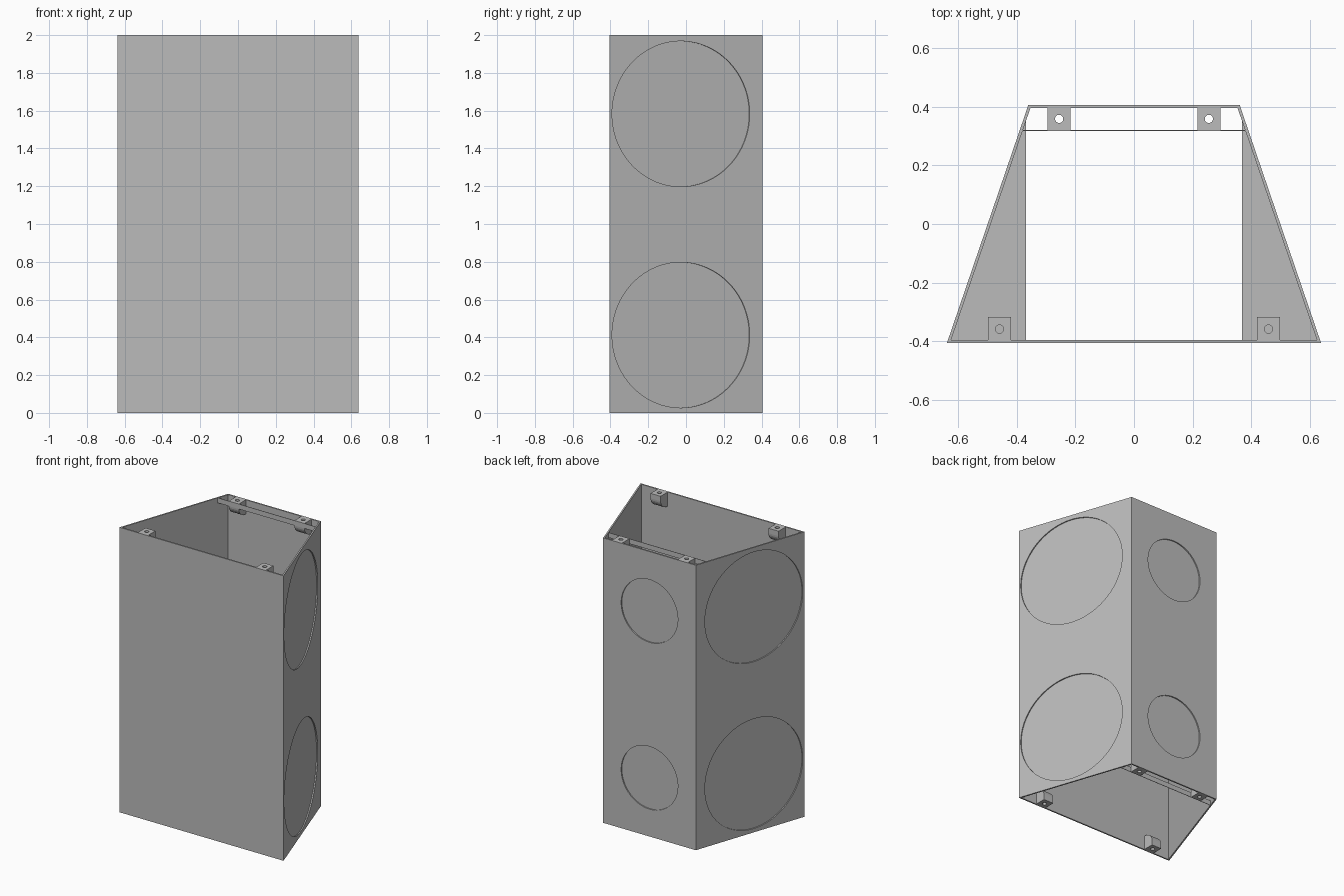
import bpy, bmesh, math
from mathutils import Vector

if "Cube" in bpy.data.objects:
    bpy.data.objects.remove(bpy.data.objects["Cube"], do_unlink=True)

HEIGHT, HALF_DEPTH = 2.0, 0.405
FRONT_HALF, BACK_HALF = 0.637, 0.36
WALL, RECESS = 0.01, 0.008
SLOPE = (FRONT_HALF - BACK_HALF) / (2 * HALF_DEPTH)
SIDE_NORMAL = Vector((1, SLOPE, 0)).normalized()

grey = bpy.data.materials.new("plain_grey")
grey.use_nodes = True
grey.diffuse_color = (0.5, 0.5, 0.5, 1)
grey.node_tree.nodes["Principled BSDF"].inputs["Base Color"].default_value = (0.5, 0.5, 0.5, 1)


def half_width(y, inset=0.0):
    """Half the width at depth y, measured to a wall moved inwards."""
    return BACK_HALF + SLOPE * (HALF_DEPTH - y) - inset / SIDE_NORMAL.x


def new_object(name, bm):
    bmesh.ops.recalc_face_normals(bm, faces=bm.faces)
    mesh = bpy.data.meshes.new(name)
    bm.to_mesh(mesh)
    bm.free()
    mesh.materials.append(grey)
    obj = bpy.data.objects.new(name, mesh)
    bpy.context.collection.objects.link(obj)
    return obj


def prism(name, points, offset):
    """Extrude a closed outline along an offset."""
    bm = bmesh.new()
    face = bm.faces.new([bm.verts.new(p) for p in points])
    ext = bmesh.ops.extrude_face_region(bm, geom=[face])
    moved = [v for v in ext["geom"] if isinstance(v, bmesh.types.BMVert)]
    bmesh.ops.translate(bm, vec=offset, verts=moved)
    return new_object(name, bm)


def cut(target, centre, normal, radius, depth, segments):
    """Cut a round hole or recess, centred on a point."""
    bm = bmesh.new()
    bmesh.ops.create_cone(bm, cap_ends=True, segments=segments,
                          radius1=radius, radius2=radius, depth=depth)
    cutter = new_object("cutter", bm)
    cutter.hide_render = True
    cutter.location = centre
    cutter.rotation_mode = "QUATERNION"
    cutter.rotation_quaternion = Vector(normal).to_track_quat("Z", "Y")
    mod = target.modifiers.new("cut", "BOOLEAN")
    mod.operation, mod.solver, mod.object = "DIFFERENCE", "EXACT", cutter
    bpy.context.view_layer.objects.active = target
    bpy.ops.object.modifier_apply(modifier=mod.name)
    bpy.data.objects.remove(cutter, do_unlink=True)


# Open tapered casing with thin walls
def outline(inset):
    y = HALF_DEPTH - inset
    f, b = half_width(-y, inset), half_width(y, inset)
    return [(-f, -y), (f, -y), (b, y), (-b, y)]


bm = bmesh.new()
rings = [[bm.verts.new((x, y, z)) for x, y in outline(inset)]
         for inset, z in ((0, 0), (0, HEIGHT), (WALL, HEIGHT), (WALL, 0))]
for a, b in zip(rings, rings[1:] + rings[:1]):
    for i in range(4):
        j = (i + 1) % 4
        bm.faces.new((a[i], a[j], b[j], b[i]))
casing = new_object("casing", bm)

# Shallow round recesses on the sides and the back
for z in (0.412, 1.583):
    cut(casing, (0, HALF_DEPTH, z), (0, 1, 0), 0.22, 2 * RECESS, 96)
    for s in (-1, 1):
        y = -0.027
        cut(casing, (s * half_width(y), y, z),
            (s * SIDE_NORMAL.x, SIDE_NORMAL.y, 0), 0.385, 2 * RECESS, 128)

# Screw tabs with rounded undersides in the corners of both ends
TAB_W, TAB_D, LIP, TAB_H = 0.078, 0.078, 0.035, 0.1
profile = [(0, 0), (TAB_D, 0)]
for i in range(9):
    t = math.pi / 2 * i / 8
    profile.append((TAB_D * math.cos(t), LIP + (TAB_H - LIP) * math.sin(t)))

for end, z0, zs in (("top", HEIGHT, -1), ("bottom", 0, 1)):
    for side, s in (("left", 1), ("right", -1)):
        for wall, x, ys in (("front", 0.458, 1), ("back", 0.255, -1)):
            y0 = -ys * (HALF_DEPTH - WALL)
            pts = [(s * x - TAB_W / 2, y0 + ys * d, z0 + zs * h) for d, h in profile]
            tab = prism(f"{end}_{wall}_{side}_tab", pts, (TAB_W, 0, 0))
            cut(tab, (s * x, y0 + ys * 0.037, z0), (0, 0, 1), 0.014, 0.4, 24)

    # Thin cross strip in front of the back tabs
    y, w = 0.32, half_width(0.32, WALL / 2)
    pts = [(-w, y, z0), (w, y, z0), (w, y, z0 + zs * LIP), (-w, y, z0 + zs * LIP)]
    prism(f"{end}_cross_strip", pts, (0, -0.003, 0))

# Triangular inner shelves halfway up, one along each side wall
for side, s in (("left", 1), ("right", -1)):
    x, inset = 0.367, WALL / 2
    y_front = -HALF_DEPTH + inset
    y_back = HALF_DEPTH - (x - BACK_HALF + inset / SIDE_NORMAL.x) / SLOPE
    pts = [(s * x, y_front, 1), (s * half_width(y_front, inset), y_front, 1),
           (s * x, y_back, 1)]
    prism(f"{side}_inner_shelf", pts, (0, 0, -WALL))
